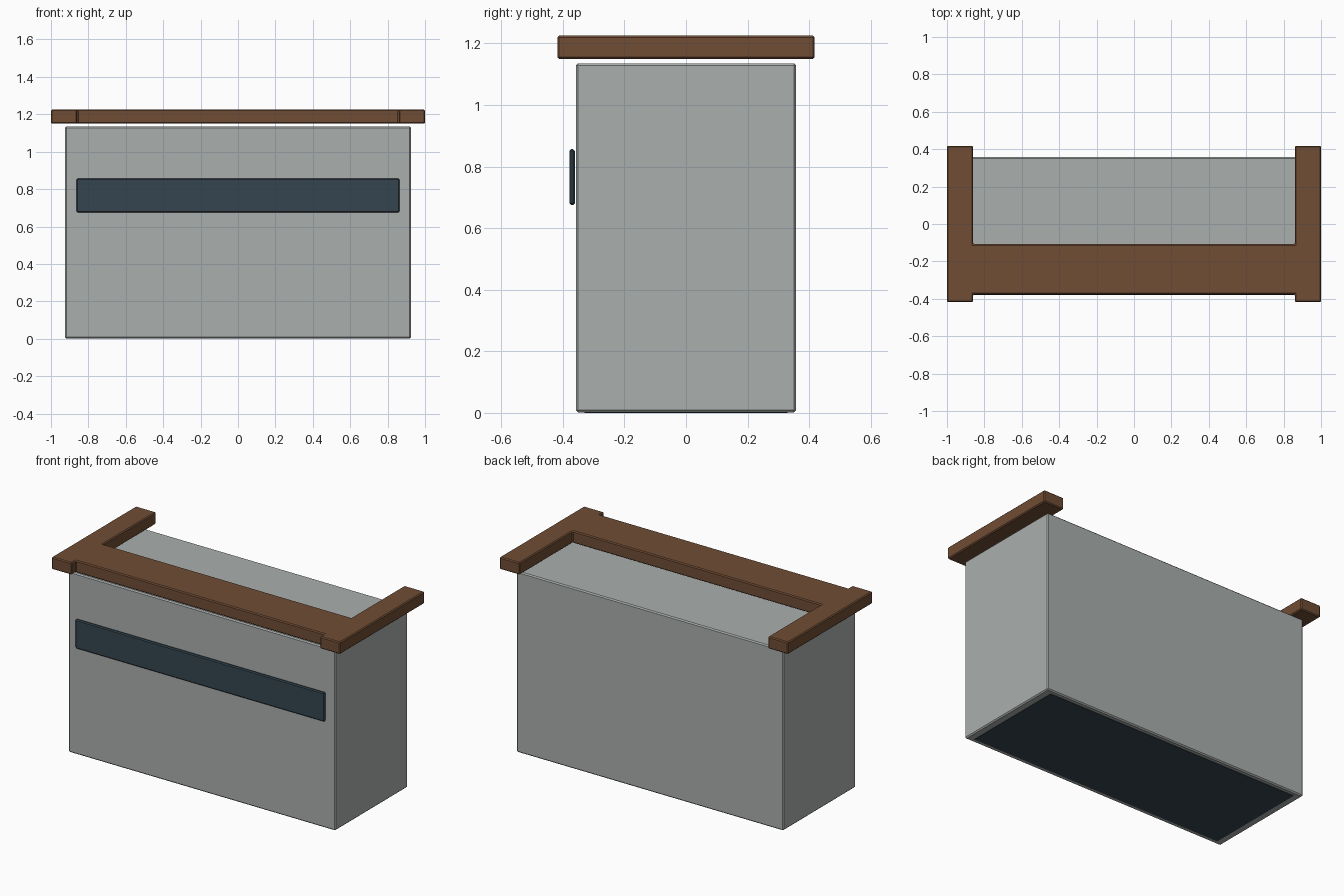
import bpy, bmesh

if "Cube" in bpy.data.objects:
    bpy.data.objects.remove(bpy.data.objects["Cube"])


def material(name, rgb):
    m = bpy.data.materials.new(name)
    m.diffuse_color = (*rgb, 1.0)
    m.use_nodes = True
    m.node_tree.nodes["Principled BSDF"].inputs["Base Color"].default_value = m.diffuse_color
    return m


GREY = material("pale grey paint", (0.40, 0.43, 0.415))
WOOD = material("brown wood", (0.163, 0.074, 0.035))
DARK = material("dark slate", (0.035, 0.060, 0.079))


def slab(name, outline, z0, z1, mat, bevel):
    """Extrude a flat xy outline from z0 to z1 and chamfer its edges."""
    bm = bmesh.new()
    base = bm.faces.new([bm.verts.new((x, y, z0)) for x, y in outline])
    top = bmesh.ops.extrude_face_region(bm, geom=[base], use_keep_orig=True)
    verts = [v for v in top["geom"] if isinstance(v, bmesh.types.BMVert)]
    bmesh.ops.translate(bm, verts=verts, vec=(0, 0, z1 - z0))
    bmesh.ops.recalc_face_normals(bm, faces=bm.faces)
    mesh = bpy.data.meshes.new(name)
    bm.to_mesh(mesh)
    bm.free()
    mesh.materials.append(mat)
    ob = bpy.data.objects.new(name, mesh)
    bpy.context.collection.objects.link(ob)
    mod = ob.modifiers.new("chamfer", "BEVEL")
    mod.width = bevel
    mod.segments = 1
    return ob


def rect(x, y0, y1):
    return [(-x, y0), (x, y0), (x, y1), (-x, y1)]


# Counter body, with a dark plinth just showing underneath
slab("counter_body", rect(0.925, -0.358, 0.358), 0.002, 1.135, GREY, 0.007)
slab("plinth", rect(0.88, -0.33, 0.33), 0.0, 0.08, DARK, 0.001)

# Dark band across the front
slab("front_band", rect(0.863, -0.379, -0.361), 0.675, 0.857, DARK, 0.006)

# U-shaped wooden top: wide front shelf with two deeper end pieces
right = [(0.86, -0.376), (0.86, -0.418), (1.0, -0.418),
         (1.0, 0.418), (0.86, 0.418), (0.86, -0.108)]
left = [(-x, y) for x, y in reversed(right)]
slab("wooden_top", right + left, 1.15, 1.226, WOOD, 0.006)
